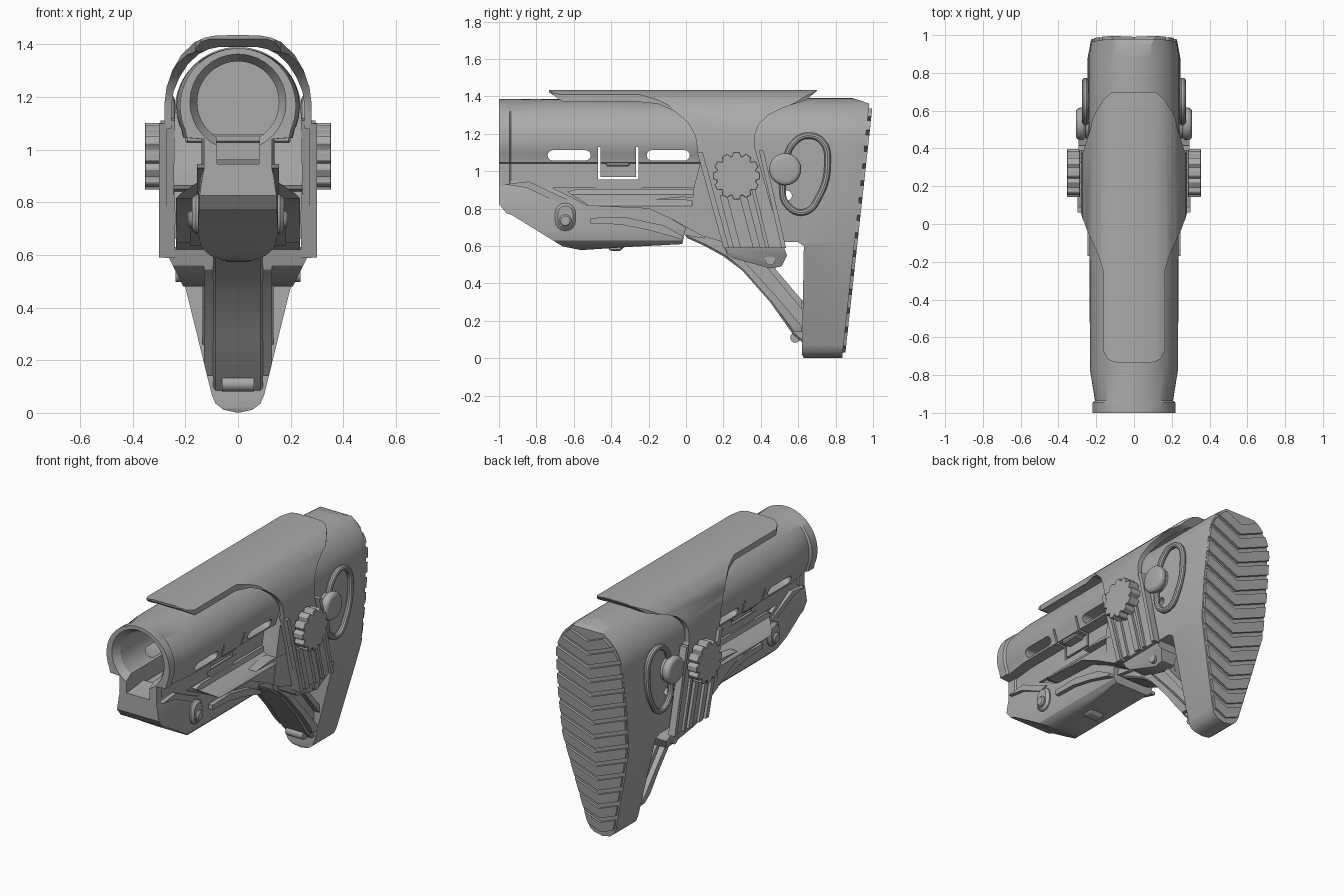
import bpy, bmesh
from math import sin, cos, pi, radians

if "Cube" in bpy.data.objects:
    bpy.data.objects.remove(bpy.data.objects["Cube"])

GREY = (0.4, 0.4, 0.4, 1)
mat = bpy.data.materials.new("matte grey")
mat.use_nodes = True
mat.diffuse_color = GREY
mat.node_tree.nodes["Principled BSDF"].inputs["Base Color"].default_value = GREY
parts = []


def loft(name, rings):
    """Closed solid through a list of equal-length rings of points."""
    bm = bmesh.new()
    rows = [[bm.verts.new(p) for p in ring] for ring in rings]
    n = len(rows[0])
    for a, b in zip(rows, rows[1:]):
        for i in range(n):
            j = (i + 1) % n
            bm.faces.new((a[i], a[j], b[j], b[i]))
    bm.faces.new(rows[0])
    bm.faces.new(rows[-1])
    bmesh.ops.recalc_face_normals(bm, faces=bm.faces)
    me = bpy.data.meshes.new(name)
    bm.to_mesh(me)
    bm.free()
    ob = bpy.data.objects.new(name, me)
    bpy.context.collection.objects.link(ob)
    me.materials.append(mat)
    parts.append(ob)
    return ob


def along_y(name, pts, stations):
    return loft(name, [[(x * s, y, z) for x, z in pts] for y, s in stations])


def along_x(name, pts, lo, hi):
    return loft(name, [[(x, y, z) for y, z in pts] for x in (lo, hi)])


def bake(ob):
    bpy.context.view_layer.update()
    dg = bpy.context.evaluated_depsgraph_get()
    me = bpy.data.meshes.new_from_object(ob.evaluated_get(dg))
    ob.modifiers.clear()
    ob.data = me
    return ob


def boolean(ob, tool, op="DIFFERENCE", keep=False):
    m = ob.modifiers.new("cut", "BOOLEAN")
    m.operation, m.solver, m.object = op, "EXACT", tool
    bake(ob)
    if not keep:
        parts.remove(tool)
        bpy.data.objects.remove(tool)
    return ob


def bevel(ob, width, segments=1):
    m = ob.modifiers.new("bevel", "BEVEL")
    m.width, m.segments, m.limit_method = width, segments, "ANGLE"
    m.angle_limit = radians(40)
    return bake(ob)


def arc(cx, cz, r, a, b, n):
    return [(cx + r * cos(radians(a + (b - a) * i / n)),
             cz + r * sin(radians(a + (b - a) * i / n))) for i in range(n + 1)]


def circle(cx, cz, r, n=32):
    return arc(cx, cz, r, 0, 360, n)[:-1]


def both(half):
    """Mirror a right-hand outline, listed top to bottom, across x = 0."""
    return half + [(-x, z) for x, z in reversed(half) if x > 1e-4]


def capsule(y0, y1, z0, z1):
    r = (z1 - z0) / 2
    return arc(y1 - r, z0 + r, r, -90, 90, 8) + arc(y0 + r, z0 + r, r, 90, 270, 8)


def strip(a, b, w):
    """Slanted bar with level ends."""
    return [(a[0], a[1]), (a[0] + w, a[1]), (b[0] + w, b[1]), (b[0], b[1])]


def sides(name, pts, lo, hi, bev=0):
    made = []
    for label, s in (("left", 1), ("right", -1)):
        ob = along_x(f"{label}_{name}", pts, s * lo, s * hi)
        made.append(bevel(ob, bev) if bev else ob)
    return made


# Hollow front tube with collar and lower neck
half = arc(0, 1.165, 0.22, 90, -24, 20) + [(0.195, 1.045), (0.13, 1.04), (0.13, 0.91)]
tube = along_y("tube", both(half),
               [(-1, 1), (-0.945, 1), (-0.935, 0.94), (-0.77, 1.06), (0.1, 1.07)])
keyhole = both(arc(0, 1.18, 0.155, 90, -58, 24) + [(0.08, 0.945)])
bore = along_y("bore", keyhole, [(-1.1, 1), (0.6, 1)])
boolean(tube, bore, keep=True)
boolean(tube, loft("mouth", [[(x, y, z) for x, z in circle(0, 1.18, r)]
                             for y, r in ((-1.02, 0.195), (-0.95, 0.153))]))
for y in (-0.74, -0.21):
    boolean(tube, along_x("slot", capsule(y, y + 0.23, 1.057, 1.112), -0.4, 0.4))
latch_gap = [(-0.47, 1.13), (-0.47, 0.955), (-0.255, 0.955), (-0.255, 1.13),
             (-0.268, 1.13), (-0.268, 0.968), (-0.457, 0.968), (-0.457, 1.13)]
boolean(tube, along_x("gap", latch_gap, -0.4, 0.4))
bevel(along_x("latch", strip((-0.43, 1.06), (-0.43, 1.025), 0.13), -0.2, 0.2), 0.008)
along_x("latch_tray", [(-0.505, 0.95), (-0.505, 0.93), (-0.48, 0.905), (-0.24, 0.905),
                       (-0.215, 0.93), (-0.215, 0.95)], -0.14, 0.14)

# Keel joining the neck to the lower parts
along_x("keel", [(-0.85, 0.93), (0.1, 0.93), (0.1, 0.64), (-0.02, 0.66), (-0.5, 0.78),
                 (-0.75, 0.85)], -0.12, 0.12)

# Rear body: side profile trimmed by a teardrop front outline
tear = both(arc(0, 1.15, 0.24, 90, 0, 16) + [(0.245, 0.9), (0.235, 0.62), (0.1, 0.07),
            (0.085, 0.035), (0.055, 0.012), (0, 0)])
body = along_x("rear_body", [
    (0.08, 1.42), (0.08, 1.06), (0.04, 0.905), (0.02, 0.69), (0.1, 0.65), (0.2, 0.62),
    (0.6, 0.62), (0.63, 0.6), (0.62, 0.02), (0.64, -0.02), (0.833, -0.02), (0.98, 1.36),
    (0.94, 1.375), (0.8, 1.42)], -0.4, 0.4)
outline = along_y("outline", tear, [(-0.8, 1), (0.88, 1), (1.05, 0.88)])
boolean(body, outline, "INTERSECT", keep=True)
boolean(body, bore)
boolean(body, along_x("pin_hole", circle(0.54, 0.87, 0.026), -0.4, 0.4))

# Side wings sweeping forward, narrow on top and flared lower down
wing = along_x("side_wings", [
    (0.1, 0.905), (-0.58, 0.905), (-0.635, 0.89), (-0.52, 0.815), (-0.2, 0.8), (-0.06, 0.735),
    (0.1, 0.645)], -0.4, 0.4)
wing_trim = both([(0, 0.95), (0.14, 0.95), (0.155, 0.875), (0.215, 0.835), (0.235, 0.815),
                  (0.235, 0.6), (0, 0.55)])
boolean(wing, along_y("wing_trim", wing_trim, [(-0.7, 1), (0.2, 1)]), "INTERSECT")
sides("wing_rib", [(-0.17, 0.85), (-0.02, 0.865), (0.14, 0.85), (0.14, 0.83), (0, 0.845)],
      0.17, 0.245)

# Chevron treads on the leaning butt face
for i in range(-1, 14):
    z = 0.03 + i * 0.092
    bar = [(0, z), (0.3, z + 0.12), (0.3, z + 0.184), (0, z + 0.064),
           (-0.3, z + 0.184), (-0.3, z + 0.12)]
    tread = along_y("butt_tread", bar, [(0, 1), (0.034, 1)])
    trim = along_y("trim", [(x * 0.95, 0.02 + zz * 0.97) for x, zz in tear],
                   [(-0.1, 1), (0.1, 1)])
    boolean(tread, trim, "INTERSECT")
    for v in tread.data.vertices:
        v.co.y += 0.815 + 0.11 * v.co.z

# Diagonal strut with side rails
bevel(along_x("strut", [(-0.02, 0.7), (0, 0.645), (0.1, 0.6), (0.2, 0.545), (0.3, 0.47),
                        (0.45, 0.3), (0.57, 0.13), (0.66, 0.05), (0.66, 0.28), (0.61, 0.32),
                        (0.45, 0.51), (0.42, 0.65)], -0.095, 0.095), 0.01)
rails = sides("strut_lower_rail", [
    (0.2, 0.61), (0.22, 0.545), (0.31, 0.47), (0.46, 0.3), (0.58, 0.14), (0.62, 0.14),
    (0.62, 0.17), (0.48, 0.335), (0.3, 0.53)], 0.08, 0.13)
rails += sides("strut_upper_rail", [(0.38, 0.58), (0.42, 0.5), (0.62, 0.26), (0.62, 0.31),
                                    (0.48, 0.475), (0.45, 0.6)], 0.08, 0.135)
for rail in rails:
    boolean(rail, outline, "INTERSECT", keep=True)
parts.remove(outline)
bpy.data.objects.remove(outline)
along_x("sling_bar", circle(0.585, 0.11, 0.028, 16), -0.06, 0.06)

# Front adjustment lever, rounded underneath
lever = along_x("lever", [
    (-1, 0.92), (-0.98, 0.945), (-0.83, 0.962), (-0.66, 0.885), (-0.52, 0.815), (-0.18, 0.80),
    (0, 0.7), (-0.02, 0.61), (-0.3, 0.595), (-0.56, 0.578), (-0.66, 0.598), (-0.93, 0.765),
    (-0.96, 0.775), (-1, 0.825)], -0.3, 0.3)
lever_round = both([(0, 0.98), (0.12, 0.98), (0.14, 0.9), (0.152, 0.82), (0.152, 0.68),
                    (0.14, 0.63), (0.105, 0.597), (0.06, 0.58), (0, 0.574)])
boolean(lever, along_y("lever_round", lever_round, [(-1.1, 0.95), (-0.8, 1), (0.1, 1)]),
        "INTERSECT")
sides("lever_lip", [(-0.51, 0.75), (-0.33, 0.755), (-0.12, 0.71), (-0.02, 0.655),
                    (-0.02, 0.635), (-0.2, 0.685), (-0.35, 0.715), (-0.51, 0.72)], 0.13, 0.18)
sides("lever_shoulder", [(-0.97, 0.93), (-0.84, 0.945), (-0.66, 0.86), (-0.62, 0.845),
                         (-0.68, 0.83), (-0.85, 0.91)], 0.12, 0.155)
sides("pin_boss", [(y, z) for z, y in capsule(0.68, 0.83, -0.7, -0.59)], 0.12, 0.175, 0.015)
sides("pin_head", circle(-0.645, 0.735, 0.033, 20), 0.15, 0.19, 0.008)
bevel(along_x("lever_catch", [(-0.42, 0.61), (-0.41, 0.575), (-0.35, 0.572), (-0.32, 0.61)],
              -0.05, 0.05), 0.008)

# Saddle-shaped cheek rest: arched shell trimmed by its side profile and its plan
arch = [(0, 1.435), (0.08, 1.434), (0.125, 1.426), (0.165, 1.408), (0.215, 1.36),
        (0.25, 1.3), (0.272, 1.235), (0.28, 1.17), (0.28, 1.08)]
inner = [(0, 1.39), (0.07, 1.39), (0.11, 1.382), (0.15, 1.362), (0.19, 1.325),
         (0.222, 1.275), (0.245, 1.22), (0.252, 1.17), (0.252, 1.08)]
shell = [(-x, z) for x, z in reversed(arch[1:])] + arch
shell += list(reversed(inner)) + [(-x, z) for x, z in inner[1:]]
cheek = along_y("cheek_rest", shell, [(-0.74, 1), (0.72, 1)])
boolean(cheek, along_x("cheek_side", [
    (-0.735, 1.45), (-0.73, 1.42), (-0.66, 1.372), (-0.27, 1.372), (-0.15, 1.36), (-0.06, 1.32),
    (0.01, 1.26), (0.05, 1.19), (0.07, 1.05), (0.37, 1.05), (0.37, 1.2), (0.39, 1.25),
    (0.44, 1.3), (0.52, 1.34), (0.64, 1.378), (0.7, 1.43), (0.7, 1.45)], -0.4, 0.4), "INTERSECT")
plan = both([(0, 0.71), (0.11, 0.705), (0.16, 0.66), (0.21, 0.58), (0.29, 0.4), (0.29, 0.07),
             (0.25, -0.03), (0.19, -0.16), (0.163, -0.25), (0.163, -0.67), (0.14, -0.715),
             (0.1, -0.735)])
boolean(cheek, loft("cheek_plan", [[(x, y, z) for x, y in plan] for z in (1, 1.5)]),
        "INTERSECT")

# Slanted cheek rest legs with raised rails
sides("leg", [(0.065, 1.11), (0.205, 0.588), (0.52, 0.588), (0.37, 1.12)], 0.24, 0.28)
sides("leg_front_rail", strip((0.06, 1.1), (0.2, 0.59), 0.03), 0.27, 0.3)
sides("leg_back_rail", strip((0.39, 1.11), (0.51, 0.59), 0.025), 0.25, 0.295)
sides("leg_inner_rail", strip((0.35, 0.9), (0.425, 0.59), 0.02), 0.27, 0.295)
for y in (0.18, 0.285):
    sides("leg_slot_rail", strip((y, 0.87), (y + 0.073, 0.59), 0.04), 0.27, 0.297)
foot = along_x("foot_bar", [(0.2, 0.62), (0.22, 0.56), (0.25, 0.535), (0.45, 0.48), (0.51, 0.49),
                            (0.54, 0.55), (0.51, 0.63)], -0.3, 0.3)
boolean(foot, along_y("foot_trim", both([(0.26, 0.7), (0.26, 0.585), (0.205, 0.475)]),
                      [(0, 1), (1, 1)]), "INTERSECT")
boolean(foot, along_x("foot_gap", strip((0.1, 0.8), (0.1, 0.4), 0.6), -0.12, 0.12))
sides("foot_screw", circle(0.45, 0.525, 0.028, 16), 0.18, 0.238)

# Toothed adjustment knobs
gear = []
for i in range(12):
    for da, r in ((-0.45, 0.108), (-0.25, 0.128), (0.25, 0.128), (0.45, 0.108)):
        a = 2 * pi * (i + da) / 12
        gear.append((0.27 + r * cos(a), 0.975 + r * sin(a)))
sides("knob", gear, 0.285, 0.354, 0.014)

# Sling buttons with oval wire loops
sides("sling_boss", circle(0.53, 1.01, 0.075), 0.2, 0.27)
for label, s in (("left", 1), ("right", -1)):
    bevel(along_x(f"{label}_sling_button", circle(0.53, 1.01, 0.086), s * 0.255, s * 0.308),
          0.022, 3)
    cu = bpy.data.curves.new("loop", "CURVE")
    cu.dimensions = "3D"
    cu.bevel_depth, cu.bevel_resolution, cu.resolution_u = 0.018, 3, 6
    sp = cu.splines.new("BEZIER")
    path = [(0.53, 1.05), (0.585, 1.16), (0.66, 1.19), (0.735, 1.15), (0.757, 1.05),
            (0.715, 0.87), (0.63, 0.78), (0.54, 0.82), (0.515, 0.92)]
    sp.bezier_points.add(len(path) - 1)
    for bp, (y, z) in zip(sp.bezier_points, path):
        bp.co = (s * 0.258, y, z)
        bp.handle_left_type = bp.handle_right_type = "AUTO"
    sp.use_cyclic_u = True
    tmp = bpy.data.objects.new("loop_path", cu)
    bpy.context.collection.objects.link(tmp)
    bpy.context.view_layer.update()
    me = bpy.data.meshes.new_from_object(
        tmp.evaluated_get(bpy.context.evaluated_depsgraph_get()))
    bpy.data.objects.remove(tmp)
    me.materials.clear()
    me.materials.append(mat)
    loop = bpy.data.objects.new(f"{label}_sling_loop", me)
    bpy.context.collection.objects.link(loop)
    parts.append(loop)

# Shade rounded surfaces smooth while keeping edges crisp
bpy.ops.object.select_all(action="DESELECT")
for ob in parts:
    ob.select_set(True)
bpy.context.view_layer.objects.active = parts[0]
bpy.ops.object.shade_smooth_by_angle(angle=radians(30))
